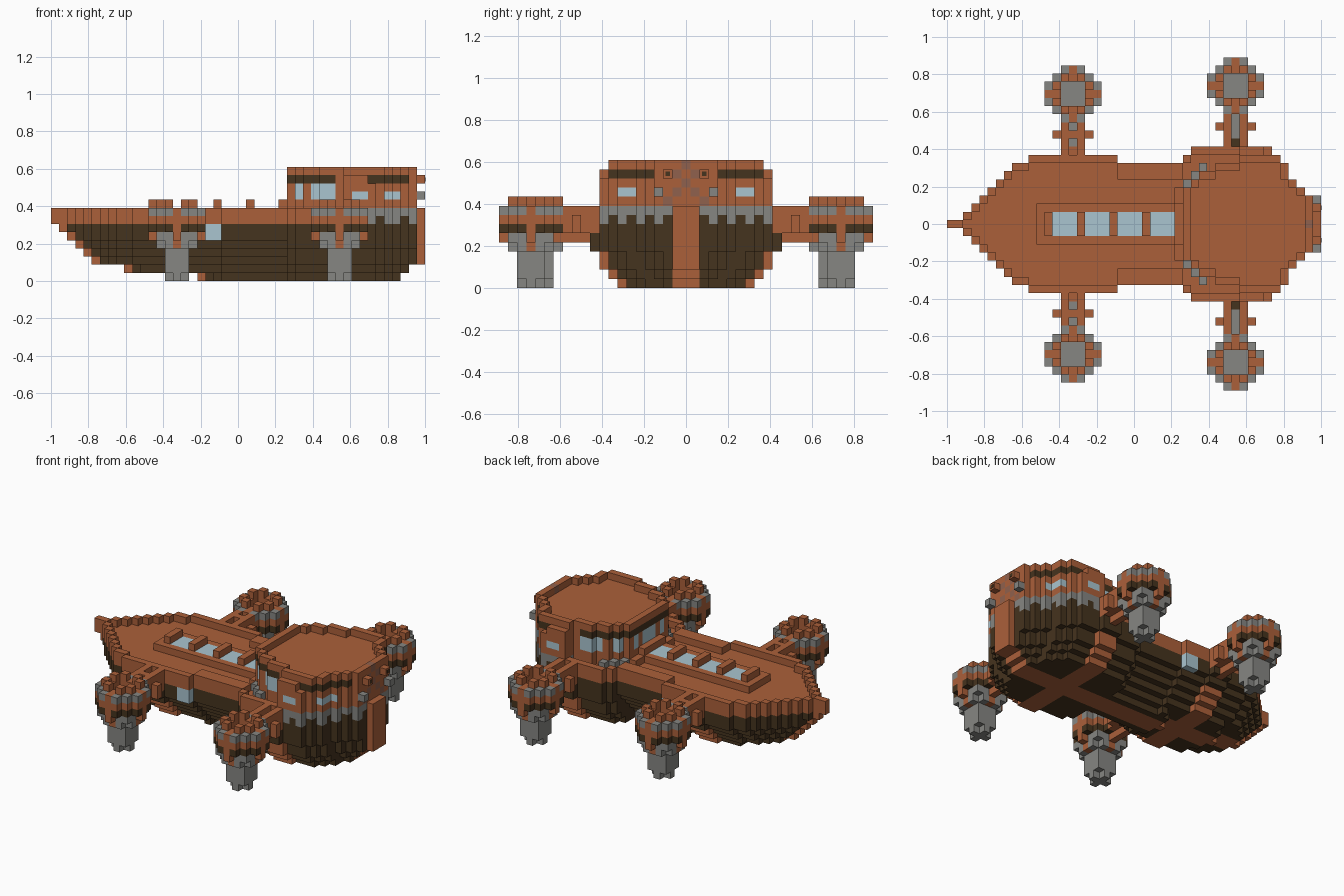
import bpy, bmesh
from mathutils import Vector

if "Cube" in bpy.data.objects:
    bpy.data.objects.remove(bpy.data.objects["Cube"])

V = 2 / 46  # block size

# Materials
COLOURS = {
    "rust_wood": (0.41, 0.117, 0.042),
    "dark_wood": (0.06, 0.033, 0.013),
    "grey_metal": (0.24, 0.24, 0.225),
    "pale_glass": (0.40, 0.56, 0.63),
    "dull_brown": (0.28, 0.12, 0.075),
}
MATS = []
for name, rgb in COLOURS.items():
    m = bpy.data.materials.new(name)
    m.use_nodes = True
    m.diffuse_color = (*rgb, 1)
    m.node_tree.nodes["Principled BSDF"].inputs["Base Color"].default_value = (*rgb, 1)
    MATS.append(m)
RUST, DARK, GREY, GLASS, BROWN = range(5)

grid = {}


def put(part, mat, i, j, k):
    """Place a block on both sides of the centre line."""
    for side in {j, -j}:
        grid[i, side, k] = (part, mat)


# Half width of the deck along the length, in blocks
deck = [0, 0, 1, 2, 3, 4, 5, 6, 7, 7] + [8] * 11 + [7] * 8 + [8] + [9] * 10 + [8, 7, 5, 4, 3]
bow_start = [18, 9, 5, 4, 3, 2, 1, 0, 0]
stern_end = [42, 43] + [44] * 7
stern_tuck = [3, 2, 1, 1, 0, 0, 0, 0, 0]
fore_tuck = [5, 4, 3, 2, 1, 0, 0, 0, 0]
RIBS = (14, 15, 16, 34, 35, 36)


def hull_half(i, k):
    if not 0 <= i < len(deck) or i < bow_start[k] or i > stern_end[k]:
        return -1
    tuck = fore_tuck if i < 29 else stern_tuck
    return max(0, min(deck[i] - tuck[k], 2 * (i - bow_start[k])))


# Hull with keel, ribs, side windows and stern skirt
for k in range(9):
    for i in range(45):
        half = hull_half(i, k)
        rib = i in RIBS and k < 7 and half >= 0
        for j in range(half + 1 + rib):
            keel = j == 0 or (j == 1 and k < 3)
            if k < 7:
                mat = RUST if keel or (rib and k < 4) else DARK
                if i in (19, 20) and k > 4 and j == half:
                    mat = GLASS
            elif i < 36:
                mat = RUST
            elif k == 8:
                mat = GREY
            else:
                # skirt teeth alternate round the stern
                mat = GREY if (j if i > 39 else i) % 2 else DARK
            if k == 8 and i < 36:
                # bulwark standing round the open deck
                edge = j == half or hull_half(i - 1, 8) < j or (hull_half(i + 1, 8) < j)
                if not edge and not (21 <= i <= 28 and j == half - 1):
                    continue
            put("hull", mat, i, j, k)

# Stern post
for k in range(2, 9):
    for j in range(2):
        put("stern_post", RUST, 45, j, k)
        put("stern_post", RUST, 44, j, k)

# Skylight coaming, glass panes and crossbars
for i in range(11, 29):
    for j in range(3):
        bar = i % 4 == 0
        put("skylight", GLASS if j < 2 and 12 < i < 28 and not bar else RUST, i, j, 8)
        if bar and j < 2 and i > 11:
            put("skylight", RUST, i, j, 9)

# Cabin
cabin = {29: 4, 30: 5, 31: 6, 32: 6, 33: 7, 34: 7, 35: 7}
cabin.update({i: deck[i] for i in range(36, 45)})


def roof_half(i):
    return min(8, cabin.get(i, -1))


def on_rim(i, j):
    return j == roof_half(i) or roof_half(i - 1) < j or roof_half(i + 1) < j


for i, half in cabin.items():
    for j in range(half + 1):
        if i < 36:
            put("cabin", RUST, i, j, 8)
        for k in range(9, 13):
            mat = RUST
            if k == 12 and i == 39 and j == 9:
                continue
            if k == 12 and on_rim(i, j) and (i < 35 or (39 <= i <= 43 and j >= 4)):
                mat = DARK
            if k in (10, 11) and i in (30, 32, 33, 34):
                mat = GLASS
            if k in (10, 11) and i == 29 and j in (0, 1, 3):
                mat = GLASS
            if k == 10 and (i in (37, 38, 41, 42)) and j >= 5:
                mat = GLASS
            if i == 44 and j <= 2 and j == abs(k - 11):
                mat = BROWN
            put("cabin", mat, i, j, k)
        # raised roof rim
        if j <= roof_half(i) and on_rim(i, j):
            put("roof_rim", BROWN if i == 44 and j == 0 else RUST, i, j, 13)

# Grey brackets at the cabin front, lamps and trim at the stern
for i, j in ((29, 5), (30, 6), (31, 7)):
    put("cabin_bracket", GREY, i, j, 8)
for j in range(5):
    put("cabin_step", RUST, 28, j, 8)
for j in (0, 2):
    put("cabin_step", RUST, 28, j, 9)
put("stern_lamp", GREY, 45, 3, 10)
put("stern_trim", RUST, 45, 2, 12)


# Engine pods: clipped square rings with a crown, on a leg
def pod(name, ci, cj):
    for a in range(-3, 4):
        for b in range(-3, 4):
            x, y = abs(a), abs(b)
            axis = x == 0 or y == 0
            outer = x + y <= 4
            inner = x <= 2 and y <= 2
            core = x <= 1 and y <= 1
            merlon = inner and x + y == 3

            def cell(k, mat):
                put(name, mat, ci + a, cj + b, k)
            if outer:
                cell(7, GREY if core else RUST)
                if not core:
                    cell(8, RUST if axis or merlon else GREY)
                cell(6, RUST if axis else DARK)
            if merlon:
                cell(9, RUST)
            if (inner and x + y <= 4) or (outer and axis):
                cell(5, RUST if axis else GREY)
            if inner and x + y <= 3:
                cell(4, RUST if axis and x + y == 2 else GREY)
            if core:
                for k in range(4):
                    if k or x + y < 2:
                        cell(k, GREY)


# Struts: twin rails over a grey slot, with a crossbar
def strut(name, ci, first, bridged):
    for j in range(first, first + 4):
        for a in range(-1, 2):
            for k in range(5, 9):
                if a == 0 and k == 8 and not (bridged and j == first + 2):
                    continue
                if a and k == 5:
                    continue
                slot = a == 0 and k == 7 and first < j
                put(name, GREY if slot else RUST, ci + a, j, k)
    for a in (-2, 2):
        for k in (6, 7):
            put(name, RUST, ci + a, first + 2, k)


strut("bow_strut", 15, 9, True)
strut("stern_strut", 35, 10, False)
put("stern_strut", DARK, 35, 10, 7)
pod("bow_pod", 15, 16)
pod("stern_pod", 35, 17)

# Skin the blocks: one mesh per part, outside faces only
AXES = [Vector(d) for d in ((1, 0, 0), (0, 1, 0), (0, 0, 1))]
for part in sorted({p for p, _ in grid.values()}):
    bm = bmesh.new()
    for cell, (owner, mat) in grid.items():
        if owner != part:
            continue
        centre = Vector(cell) + Vector((0.5, 0, 0.5))
        for n in range(3):
            for sign in (1, -1):
                normal = AXES[n] * sign
                near = tuple(int(c + d) for c, d in zip(cell, normal))
                if near in grid:
                    continue
                u = AXES[(n + 1) % 3] / 2
                w = AXES[(n + 2) % 3] * sign / 2
                mid = centre + normal / 2
                ring = (mid - u - w, mid + u - w, mid + u + w, mid - u + w)
                face = bm.faces.new([bm.verts.new(p * V - Vector((1, 0, 0))) for p in ring])
                # the rear pane shows only on the cabin's sides
                blind = mat == GLASS and cell[0] == 42 and n == 0
                face.material_index = RUST if blind else mat
    bmesh.ops.remove_doubles(bm, verts=bm.verts, dist=V / 100)
    mesh = bpy.data.meshes.new(part)
    bm.to_mesh(mesh)
    bm.free()
    for m in MATS:
        mesh.materials.append(m)
    bpy.context.collection.objects.link(bpy.data.objects.new(part, mesh))

# Small dark studs on the stern trim
for side in (1, -1):
    bpy.ops.mesh.primitive_cube_add(size=1, location=(1, side * 2 * V, 12.5 * V))
    stud = bpy.context.object
    stud.name = "trim_stud"
    stud.scale = (0.004, V / 2, V / 2)
    stud.data.materials.append(MATS[DARK])
